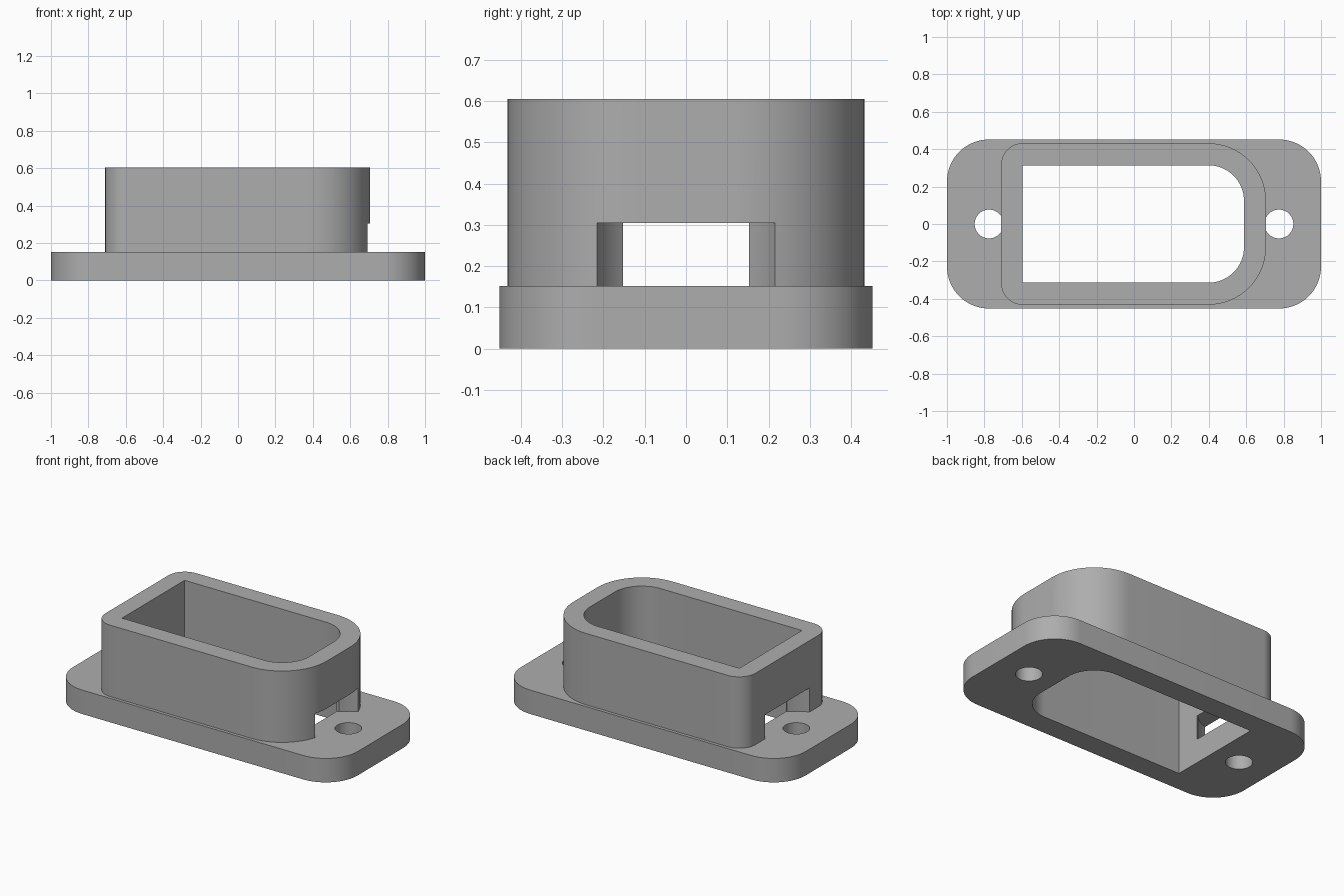
import bpy, bmesh, math

# Remove the default cube
cube = bpy.data.objects.get("Cube")
if cube:
    bpy.data.objects.remove(cube, do_unlink=True)

PLATE_TOP, HOUSING_TOP, POCKET_TOP = 0.152, 0.605, 0.305
HOLE_X = 0.775

grey = bpy.data.materials.new("plain grey")
grey.use_nodes = True
colour = (0.42, 0.42, 0.42, 1)
grey.diffuse_color = colour
grey.node_tree.nodes["Principled BSDF"].inputs["Base Color"].default_value = colour


def rounded_profile(left, right, half_y, r_left, r_right, steps=16):
    """Rectangle outline with separate corner radii at each end."""
    points = []
    corners = [(right, 1, 1, r_right), (left, -1, 1, r_left),
               (left, -1, -1, r_left), (right, 1, -1, r_right)]
    for quarter, (x, sx, sy, r) in enumerate(corners):
        if r == 0:
            points.append((x, sy * half_y))
            continue
        for i in range(steps + 1):
            a = (quarter + i / steps) * math.pi / 2
            points.append((x - sx * r + r * math.cos(a),
                           sy * (half_y - r) + r * math.sin(a)))
    return points


def circle_profile(x, radius, steps=64):
    return [(x + radius * math.cos(math.tau * i / steps),
             radius * math.sin(math.tau * i / steps)) for i in range(steps)]


def extrude(name, profile, bottom, top):
    """Solid prism from a flat outline."""
    bm = bmesh.new()
    face = bm.faces.new([bm.verts.new((x, y, bottom)) for x, y in profile])
    result = bmesh.ops.extrude_face_region(bm, geom=[face])
    verts = [v for v in result["geom"] if isinstance(v, bmesh.types.BMVert)]
    bmesh.ops.translate(bm, verts=verts, vec=(0, 0, top - bottom))
    bmesh.ops.recalc_face_normals(bm, faces=bm.faces)
    mesh = bpy.data.meshes.new(name)
    bm.to_mesh(mesh)
    bm.free()
    mesh.materials.append(grey)
    obj = bpy.data.objects.new(name, mesh)
    bpy.context.collection.objects.link(obj)
    return obj


def combine(target, tool, operation):
    """Apply a boolean and discard the tool."""
    tool.hide_render = True
    mod = target.modifiers.new("boolean", "BOOLEAN")
    mod.operation, mod.solver, mod.object = operation, "EXACT", tool
    bpy.ops.object.select_all(action="DESELECT")
    target.select_set(True)
    bpy.context.view_layer.objects.active = target
    bpy.ops.object.modifier_apply(modifier=mod.name)
    bpy.data.objects.remove(tool, do_unlink=True)


# Housing with one strongly rounded end
housing = extrude("flanged_housing",
                  rounded_profile(-0.71, 0.706, 0.432, 0.115, 0.31),
                  0.08, HOUSING_TOP)

# Round screw-head pockets and slots through both end walls
for side in (-1, 1):
    pocket = extrude("pocket_cutter", circle_profile(side * HOLE_X, 0.232),
                     0.04, POCKET_TOP)
    combine(housing, pocket, "DIFFERENCE")
    ends = sorted((side * 0.5, side * 0.73))
    slot = extrude("slot_cutter", rounded_profile(*ends, 0.153, 0, 0),
                   0.04, POCKET_TOP)
    combine(housing, slot, "DIFFERENCE")

# Mounting plate
plate = extrude("mounting_plate", rounded_profile(-1, 1, 0.452, 0.225, 0.225),
                0, PLATE_TOP)
combine(housing, plate, "UNION")

# Connector opening, square at one end and rounded at the other
opening = extrude("opening_cutter",
                  rounded_profile(-0.595, 0.588, 0.314, 0, 0.19), -0.2, 1)
combine(housing, opening, "DIFFERENCE")

# Screw holes through the plate
for side in (-1, 1):
    hole = extrude("hole_cutter", circle_profile(side * HOLE_X, 0.077),
                   -0.2, (PLATE_TOP + POCKET_TOP) / 2)
    combine(housing, hole, "DIFFERENCE")

bpy.ops.object.shade_smooth_by_angle(angle=math.radians(30))
